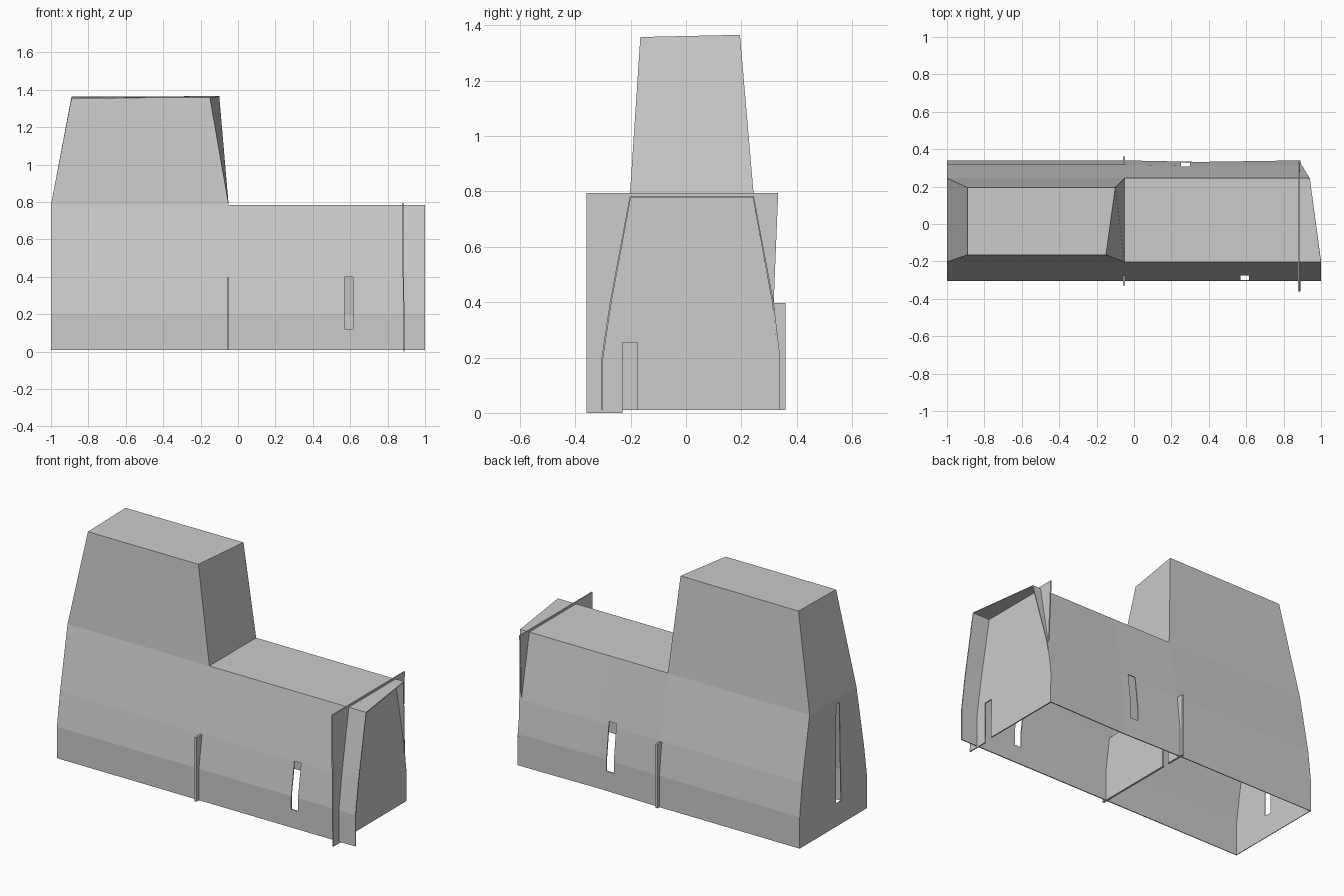
import bpy, bmesh

if "Cube" in bpy.data.objects:
    bpy.data.objects.remove(bpy.data.objects["Cube"])

def make_object(name, bm):
    bmesh.ops.recalc_face_normals(bm, faces=bm.faces)
    mesh = bpy.data.meshes.new(name)
    bm.to_mesh(mesh)
    bm.free()
    ob = bpy.data.objects.new(name, mesh)
    bpy.context.collection.objects.link(ob)
    return ob

# Slab: (y, z) outline extruded along x, with an optional lean
def slab(name, outline, x0, x1, lean=0.0):
    bm = bmesh.new()
    ends = [[bm.verts.new((x + lean * z, y, z)) for y, z in outline] for x in (x0, x1)]
    bm.faces.new(ends[0])
    bm.faces.new(ends[1])
    n = len(outline)
    for i in range(n):
        j = (i + 1) % n
        bm.faces.new((ends[0][i], ends[0][j], ends[1][j], ends[1][i]))
    return make_object(name, bm)

# Shell: body walls lofted along x, index 3-4 is the roof
profile = [(-.305, .01), (-.305, .20), (-.275, .40), (-.203, .783),
           (.245, .783), (.317, .40), (.34, .20), (.34, .01)]
end_x = [1, 1, 1, 1, .94, .895, .885, .885]
bm = bmesh.new()
sections = []
for x, dy in ((-1, 0), (-.05, 0), (.35, -.008), (None, 0)):
    sections.append([bm.verts.new((end_x[i] if x is None else x,
                                   y + (dy if i > 4 else 0), z))
                     for i, (y, z) in enumerate(profile)])
for s in range(3):
    for i in range(7):
        if s == 0 and i == 3:
            continue  # tower rises here
        a, b = sections[s], sections[s + 1]
        bm.faces.new((a[i], b[i], b[i + 1], a[i + 1]))
bm.faces.new(sections[0])

# Tower: tapered block on the open part of the roof
base = [sections[0][3], sections[1][3], sections[1][4], sections[0][4]]
top = [bm.verts.new(p) for p in ((-.89, -.165, 1.357), (-.15, -.165, 1.358),
                                 (-.10, .195, 1.366), (-.89, .195, 1.364))]
for i in range(4):
    j = (i + 1) % 4
    bm.faces.new((base[i], base[j], top[j], top[i]))
bm.faces.new(top)
shell = make_object("church_shell", bm)
solid = shell.modifiers.new("wall_thickness", 'SOLIDIFY')
solid.thickness = .006
solid.offset = -1

# Narrow window openings in front, back and tower end
def window_cutter(name, x0, x1, outline):
    ob = slab(name, outline, x0, x1)
    ob.hide_render = True
    ob.display_type = 'WIRE'
    ob.hide_set(True)
    cut = shell.modifiers.new(name, 'BOOLEAN')
    cut.operation = 'DIFFERENCE'
    cut.object = ob

window_cutter("front_window_cutter", .57, .615, [(-.4, .12), (-.2, .12), (-.2, .40), (-.4, .40)])
window_cutter("back_window_cutter", .25, .30, [(.2, .13), (.4, .13), (.4, .42), (.2, .42)])
window_cutter("end_window_cutter", -1.1, -.95, [(-.055, .15), (-.005, .15), (-.01, .75), (-.04, .75)])

# End wall with a small doorway, wider than the body
slab("end_wall", [(-.36, 0), (-.23, 0), (-.23, .255), (-.175, .255), (-.175, .01),
                  (.34, .01), (.34, .20), (.317, .40), (.333, .795), (-.36, .795)],
     .884, .891, -.008)

# Low inner partition, its ends poke out as buttresses
slab("inner_partition", [(-.33, .01), (.19, .01), (.19, .255), (.235, .255), (.235, .01),
                         (.36, .01), (.36, .397), (-.33, .397)], -.06, -.048)
